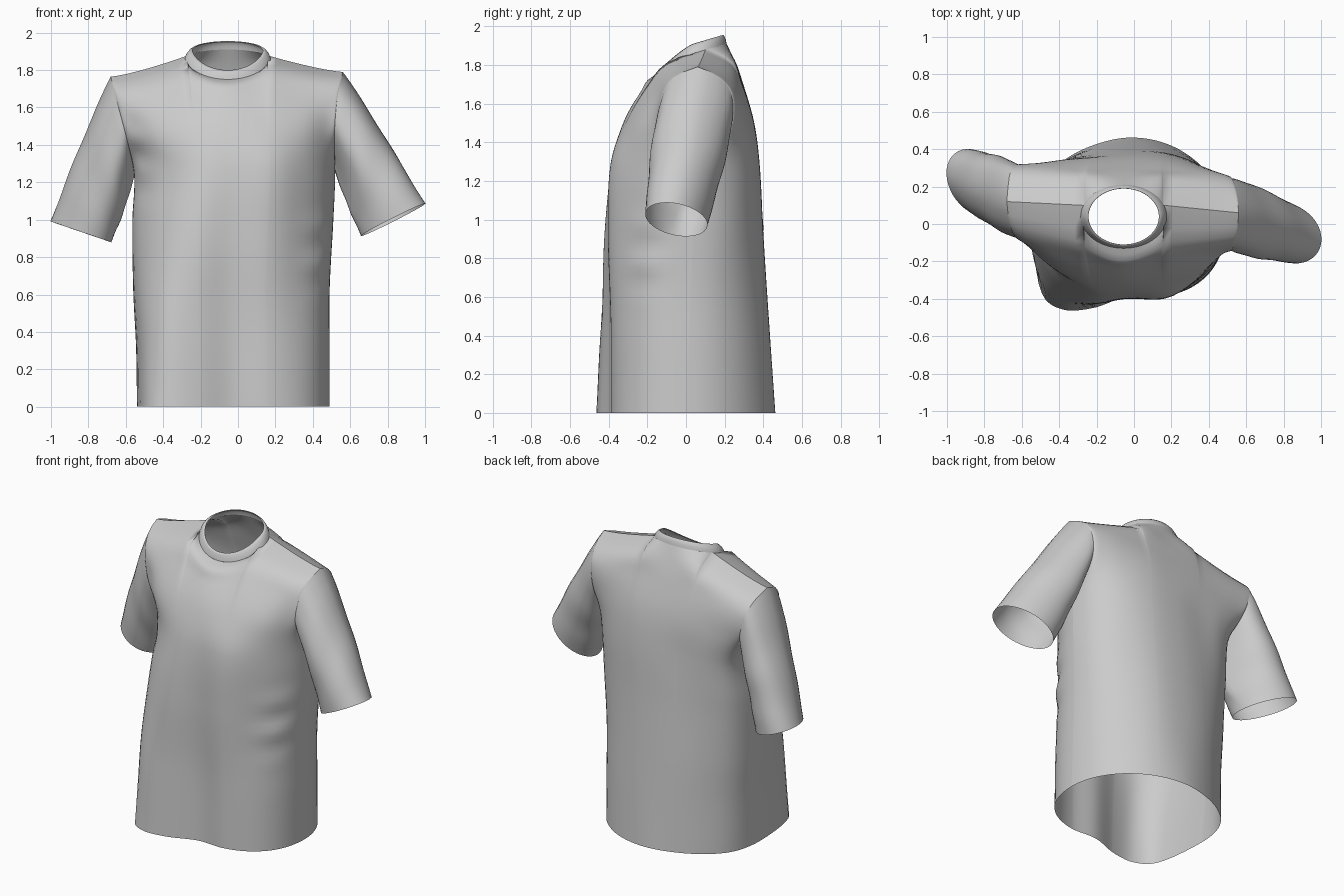
import bpy, bmesh, math
from mathutils import Vector

if "Cube" in bpy.data.objects:
    bpy.data.objects.remove(bpy.data.objects["Cube"])


def curve(xs, ys, t):
    """Smooth cubic through the points (xs, ys)."""
    n = len(xs)
    i = 0
    while i < n - 2 and t > xs[i + 1]:
        i += 1

    def slope(k):
        a, b = max(k - 1, 0), min(k + 1, n - 1)
        return (ys[b] - ys[a]) / (xs[b] - xs[a])
    h = xs[i + 1] - xs[i]
    s = (t - xs[i]) / h
    return ((2*s**3 - 3*s*s + 1) * ys[i] + (s**3 - 2*s*s + s) * h * slope(i)
            + (3*s*s - 2*s**3) * ys[i + 1] + (s**3 - s*s) * h * slope(i + 1))


def lerp(a, b, t):
    return a + (b - a) * t


def grid_object(name, rows, closed=False, flip=False):
    """Skin a list of point rows into a smooth sheet or tube."""
    bm = bmesh.new()
    vs = [[bm.verts.new(p) for p in r] for r in rows]
    n = len(rows[0])
    for a, b in zip(vs, vs[1:]):
        for j in range(n if closed else n - 1):
            k = (j + 1) % n
            f = [a[j], a[k], b[k], b[j]]
            bm.faces.new(f[::-1] if flip else f)
    me = bpy.data.meshes.new(name)
    bm.to_mesh(me)
    bm.free()
    for p in me.polygons:
        p.use_smooth = True
    ob = bpy.data.objects.new(name, me)
    bpy.context.collection.objects.link(ob)
    return ob


# Neck loop shared by the panels and the collar
NX, NY, RX, RY = -0.055, 0.04, 0.23, 0.17
SEAM = 0.36                       # shoulder seam sits this far behind the neck's side
LOWER = (1.75, 1.86, 1.91)


def neck(th, rx, ry, front, side, back):
    c, s = math.cos(th), math.sin(th)
    z = side + (front - side) * abs(s)**1.25 if s < 0 else side + (back - side) * s
    return Vector((NX + rx * c, NY + ry * s, z))


# Side outlines: seam, then armhole
V_EDGE = [0, .18, .35, .56, .70, .80, .92, 1]
X_LEFT = [-.54, -.545, -.56, -.565, -.555, -.59, -.645, -.68]
X_RIGHT = [.49, .49, .49, .51, .52, .515, .53, .56]
L_TIP, R_TIP = Vector((-.68, .12, 1.765)), Vector((.56, .06, 1.79))

# Depth (y) of the cloth: rows hem to shoulder, columns left to right
U = [i / 8 for i in range(9)]
V = [0, .25, .50, .70, .82, .92, .975, 1]
FRONT = [[0, -.35, -.455, -.45, -.385, -.385, -.32, -.19, 0],
         [.01, -.28, -.42, -.435, -.385, -.385, -.31, -.18, .01],
         [.03, -.17, -.34, -.42, -.40, -.395, -.29, -.15, .03],
         [.07, -.09, -.26, -.37, -.385, -.38, -.27, -.12, .05],
         [-.07, -.12, -.23, -.30, -.325, -.305, -.25, -.16, -.13],
         [-.05, -.085, -.13, -.18, -.235, -.19, -.155, -.13, -.12],
         [.02, .0, -.03, -.08, -.17, -.09, -.07, -.06, -.05]]
BACK = [[0, .20, .33, .42, .462, .43, .33, .18, 0],
        [.01, .20, .32, .40, .43, .41, .32, .18, .01],
        [.03, .22, .32, .375, .40, .385, .31, .19, .03],
        [.07, .26, .335, .36, .38, .37, .31, .20, .05],
        [.29, .315, .335, .345, .35, .345, .31, .26, .22],
        [.31, .31, .305, .295, .29, .285, .275, .255, .235],
        [.24, .24, .235, .235, .24, .225, .20, .175, .16]]


# Column spacing: even over shoulders, bunched at the neck corners
def w_at(x):
    return (x - L_TIP.x) / (R_TIP.x - L_TIP.x)


def u_at(x):
    return math.acos(1 - 2 * w_at(x)) / math.pi


N_SH, N_NECK = 14, 24
HALF = RX * math.cos(SEAM)
UA, UB = u_at(NX - HALF), u_at(NX + HALF)
COLS = ([UA * i / N_SH for i in range(N_SH)]
        + [u_at(NX - HALF * math.cos(math.pi * i / N_NECK)) for i in range(N_NECK + 1)]
        + [lerp(UB, 1, i / N_SH) for i in range(1, N_SH + 1)])
LOW, HIGH = 32, 20
ROWS = [.7 * i / LOW for i in range(LOW)] + [lerp(.7, 1, i / HIGH) for i in range(HIGH + 1)]


def top_edge(c, x, sign):
    """Shoulder seam or neckline point at the top of column c."""
    k = c - N_SH
    if 0 <= k <= N_NECK:
        arc = math.pi - 2 * sign * SEAM
        return neck(math.pi - SEAM - sign * arc * k / N_NECK, RX, RY, *LOWER)
    tip, end = (L_TIP, math.pi - SEAM) if k < 0 else (R_TIP, SEAM)
    corner = neck(end, RX, RY, *LOWER)
    t = (x - tip.x) / (corner.x - tip.x)
    return Vector((x, lerp(tip.y, corner.y, t), lerp(tip.z, corner.z, t**1.3)))


def panel(table, sign):
    cols = []
    for c, u in enumerate(COLS):
        w = .5 - .5 * math.cos(math.pi * u)
        x1 = lerp(L_TIP.x, R_TIP.x, w)
        top = top_edge(c, x1, sign)
        base = lerp(L_TIP.z, R_TIP.z, w) + .06 * math.sin(math.pi * w)
        # below the neckline the cloth aims at a broad, kink-free top depth
        soft = lerp(L_TIP.y, R_TIP.y, w) - sign * -.12 * math.exp(-((x1 - NX) / .16)**2)
        ys = [curve(U, r, u) for r in table] + [soft]
        col = []
        for v in ROWS:
            z = base * v + (top.z - base) * v**12   # neckline only near the top
            x = lerp(curve(V_EDGE, X_LEFT, v), curve(V_EDGE, X_RIGHT, v), w)
            x += (top.x - x1) * v**90
            y = curve(V, ys, v) + (top.y - soft) * v**60
            if u < 1e-6 or u > 1 - 1e-6:
                if v <= .7:                   # both panels meet on the side seam
                    y = (.07 if u < .5 else .05) * v / .7
            elif sign < 0 and v < 1:          # soft folds on the front
                edge = min(1, 8 * min(u, 1 - u))
                for cu, cz, amp, wave in ((.86, .82, .016, .22), (.1, 1.3, .02, .2)):
                    g = math.exp(-((u - cu) / .09)**2 - ((z - cz) / .2)**2)
                    y += edge * amp * g * math.sin((z - cz) * 2 * math.pi / wave)
            col.append(Vector((x, y, z)))
        cols.append(col)
    return [list(r) for r in zip(*cols)]


front, back = panel(FRONT, -1), panel(BACK, 1)
grid_object("front_panel", front)
grid_object("back_panel", back, flip=True)


# Sleeves: loft from the armhole loop to an oval cuff
def sleeve(name, side, centre, outer, forward, flip):
    hole = [front[r][side] for r in range(LOW, LOW + HIGH + 1)]
    hole += [back[r][side] for r in range(LOW + HIGH - 1, LOW, -1)]
    n = len(hole)
    mid = sum(hole, Vector()) / n
    rings = []
    for i in range(25):
        s = i / 24
        c = mid.lerp(centre, s)
        ring = []
        for k, h in enumerate(hole):
            th = 2 * math.pi * k / n
            cuff = centre - outer * math.cos(th) + forward * math.sin(th)
            p = h.lerp(cuff, s)
            bulge = .014 * math.sin(math.pi * s**.7)
            crease = .003 * math.sin(math.pi * s) * math.sin(12 * s + 2 * th)
            ring.append(p + (p - c).normalized() * (bulge + crease))
        rings.append(ring)
    grid_object(name, rings, closed=True, flip=flip)


sleeve("left_sleeve", 0, Vector((-.84, .22, .935)), Vector((-.16, .02, .055)),
       Vector((.03, -.18, -.01)), False)
sleeve("right_sleeve", -1, Vector((.83, -.05, 1.0)), Vector((.165, .015, .08)),
       Vector((.05, -.16, .035)), True)

# Collar: flat band rising from the neckline
bands = [(RX, RY, *LOWER), (.222, .166, 1.768, 1.882, 1.93),
         (.206, .158, 1.788, 1.902, 1.948), (.192, .151, 1.80, 1.91, 1.955),
         (.188, .149, 1.797, 1.905, 1.951)]
grid_object("collar", [[neck(2 * math.pi * i / 64, *b) for i in range(64)] for b in bands],
            closed=True)
